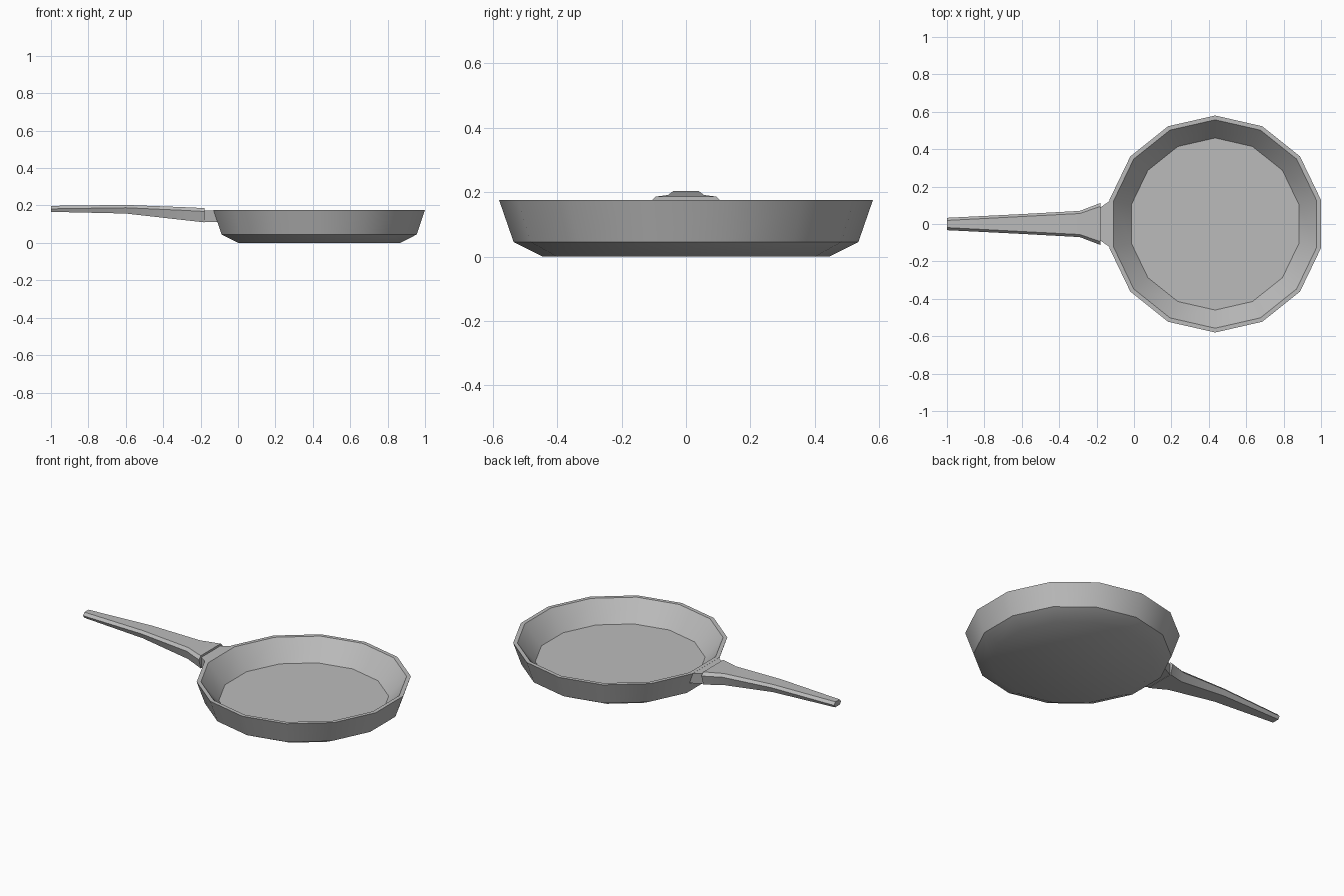
import bpy, bmesh, math

if "Cube" in bpy.data.objects:
    bpy.data.objects.remove(bpy.data.objects["Cube"])

grey = bpy.data.materials.new("pan_grey")
grey.diffuse_color = (0.5, 0.5, 0.5, 1)
grey.use_nodes = True
grey.node_tree.nodes["Principled BSDF"].inputs["Base Color"].default_value = grey.diffuse_color


def loft(name, rings):
    """Bridge equal-sized rings of points and cap both ends."""
    bm = bmesh.new()
    vr = [[bm.verts.new(p) for p in ring] for ring in rings]
    n = len(rings[0])
    for a, b in zip(vr, vr[1:]):
        for i in range(n):
            j = (i + 1) % n
            bm.faces.new((a[i], a[j], b[j], b[i]))
    bm.faces.new(vr[0][::-1])
    bm.faces.new(vr[-1])
    bmesh.ops.recalc_face_normals(bm, faces=bm.faces)
    me = bpy.data.meshes.new(name)
    bm.to_mesh(me)
    bm.free()
    me.materials.append(grey)
    ob = bpy.data.objects.new(name, me)
    bpy.context.collection.objects.link(ob)
    bpy.ops.object.select_all(action='DESELECT')
    ob.select_set(True)
    bpy.context.view_layer.objects.active = ob
    bpy.ops.object.shade_smooth_by_angle(angle=math.radians(30))
    return ob


# Pan body: 14-sided dish, outside from the base up to the rim, then inside down
SIDES, CX = 14, 0.434
profile = [(0.445, 0), (0.535, 0.045), (0.58, 0.175), (0.557, 0.175), (0.46, 0.06)]
angles = [math.pi / 2 + 2 * math.pi * i / SIDES for i in range(SIDES)]
loft("pan_body", [[(CX + r * math.cos(a), r * math.sin(a), z) for a in angles]
                  for r, z in profile])

# Handle: six-sided section; x, then (half width, z) of top, middle and bottom
stations = [
    (-1.0, (0.019, 0.198), (0.033, 0.182), (0.022, 0.166)),
    (-0.6, (0.040, 0.203), (0.053, 0.188), (0.040, 0.157)),
    (-0.29, (0.056, 0.191), (0.070, 0.174), (0.056, 0.122)),
    (-0.18, (0.094, 0.186), (0.112, 0.168), (0.094, 0.110)),
]
loft("handle", [[(x, s * w, z) for s, part in ((1, sec), (-1, sec[::-1])) for w, z in part]
                for x, *sec in stations])

# Bracket: flared block joining the handle to the pan wall
loft("handle_bracket", [
    [(xt, w, 0.174), (xb, w, 0.112), (xb, -w, 0.112), (xt, -w, 0.174)]
    for xt, xb, w in ((-0.185, -0.185, 0.085), (-0.125, -0.105, 0.127))])
